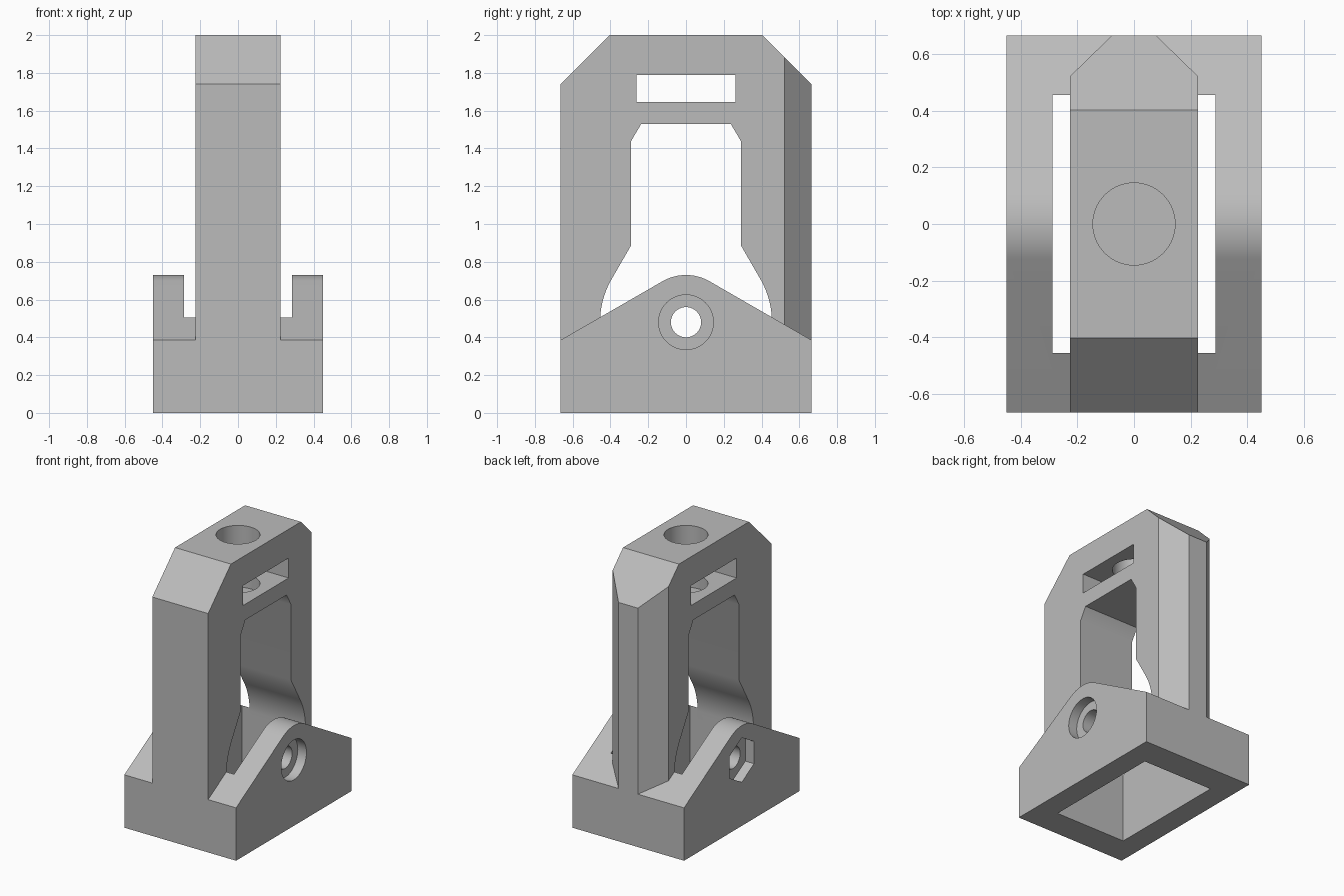
import bpy, bmesh
from math import sin, cos, radians, pi
from mathutils import Vector

if "Cube" in bpy.data.objects:
    bpy.data.objects.remove(bpy.data.objects["Cube"])

grey = bpy.data.materials.new("plain grey")
grey.use_nodes = True
grey.diffuse_color = (0.5, 0.5, 0.5, 1)
grey.node_tree.nodes["Principled BSDF"].inputs["Base Color"].default_value = (0.5, 0.5, 0.5, 1)

PIVOT_Z = 0.48
HALF_Y = 0.665
TOWER_X = 0.225
BASE_X = 0.45


def prism(name, points, axis, low, high):
    """Extrude a profile along x (points are y, z) or along z (points are x, y)."""
    bm = bmesh.new()
    place = (lambda p: (low, *p)) if axis == "x" else (lambda p: (*p, low))
    face = bm.faces.new([bm.verts.new(place(p)) for p in points])
    moved = bmesh.ops.extrude_face_region(bm, geom=[face])["geom"]
    step = Vector((high - low, 0, 0)) if axis == "x" else Vector((0, 0, high - low))
    bmesh.ops.translate(bm, vec=step, verts=[v for v in moved if isinstance(v, bmesh.types.BMVert)])
    bmesh.ops.recalc_face_normals(bm, faces=bm.faces)
    mesh = bpy.data.meshes.new(name)
    bm.to_mesh(mesh)
    bm.free()
    mesh.materials.append(grey)
    obj = bpy.data.objects.new(name, mesh)
    bpy.context.collection.objects.link(obj)
    return obj


def combine(target, tool, operation="DIFFERENCE"):
    """Apply a boolean and discard the tool object."""
    mod = target.modifiers.new("boolean", "BOOLEAN")
    mod.operation, mod.solver, mod.object = operation, "EXACT", tool
    graph = bpy.context.evaluated_depsgraph_get()
    mesh = bpy.data.meshes.new_from_object(target.evaluated_get(graph))
    target.modifiers.clear()
    target.data = mesh
    bpy.data.objects.remove(tool)


def arc(radius, start, end, count, centre=(0, PIVOT_Z)):
    angles = [radians(start + (end - start) * i / count) for i in range(count + 1)]
    return [(centre[0] + radius * cos(a), centre[1] + radius * sin(a)) for a in angles]


def ring(radius, count, turn=0, centre=(0, PIVOT_Z)):
    return arc(radius, turn, turn + 360, count, centre)[:-1]


def rect(a, b, c, d):
    return [(a, c), (b, c), (b, d), (a, d)]


def mirrored(half):
    """Close a right-hand half profile with its reflection."""
    return half + [(-a, b) for a, b in reversed(half)]


# Base: peaked side cheeks joined by end walls, open in the middle
ridge = arc(0.25, 60, 120, 16)
base = prism("base", [(HALF_Y, 0), (HALF_Y, 0.385)] + ridge + [(-HALF_Y, 0.385), (-HALF_Y, 0)],
             "x", -BASE_X, BASE_X)
combine(base, prism("well_cutter", rect(-0.287, 0.287, -0.455, 0.455), "z", -0.1, 1))

# Tower: frame with a sloped top at both ends
tower = prism("tower", mirrored([(HALF_Y, 0), (HALF_Y, 1.74), (0.403, 2)]), "x", -TOWER_X, TOWER_X)

# Bevelled rear corners
for side in (-1, 1):
    corner = [(side * 0.078, HALF_Y), (side * 0.328, 0.422), (side * 0.5, 0.422),
              (side * 0.5, 0.8), (side * 0.078, 0.8)]
    combine(tower, prism("corner_cutter", corner, "z", -0.1, 2.1))

# Tall window with a swept lower end
sweep = arc(0.455, 0, 30, 12)
window = [(0.455, -0.1)] + sweep + [(0.29, 0.888), (0.29, 1.44), (0.237, 1.53)]
combine(tower, prism("window_cutter", mirrored(window), "x", -0.5, 0.5))

# Cross slot and vertical bore that stops just above the window
combine(tower, prism("slot_cutter", rect(-0.262, 0.262, 1.645, 1.79), "x", -0.5, 0.5))
combine(tower, prism("bore_cutter", ring(0.145, 64, centre=(0, 0)), "z", 1.55, 2.1))

# Pivot bore, round bolt recess on one cheek and nut recess on the other
combine(base, prism("pivot_cutter", ring(0.08, 48), "x", -1, 1))
combine(base, prism("bolt_cutter", ring(0.145, 64), "x", BASE_X - 0.07, 1))
combine(base, prism("nut_cutter", ring(0.162, 6, 30), "x", -1, -BASE_X + 0.07))

# Merge into one solid and shade
combine(base, tower, "UNION")
base.name = "pivot_bracket"
bpy.ops.object.select_all(action="DESELECT")
base.select_set(True)
bpy.context.view_layer.objects.active = base
bpy.ops.object.shade_smooth_by_angle(angle=radians(31))
